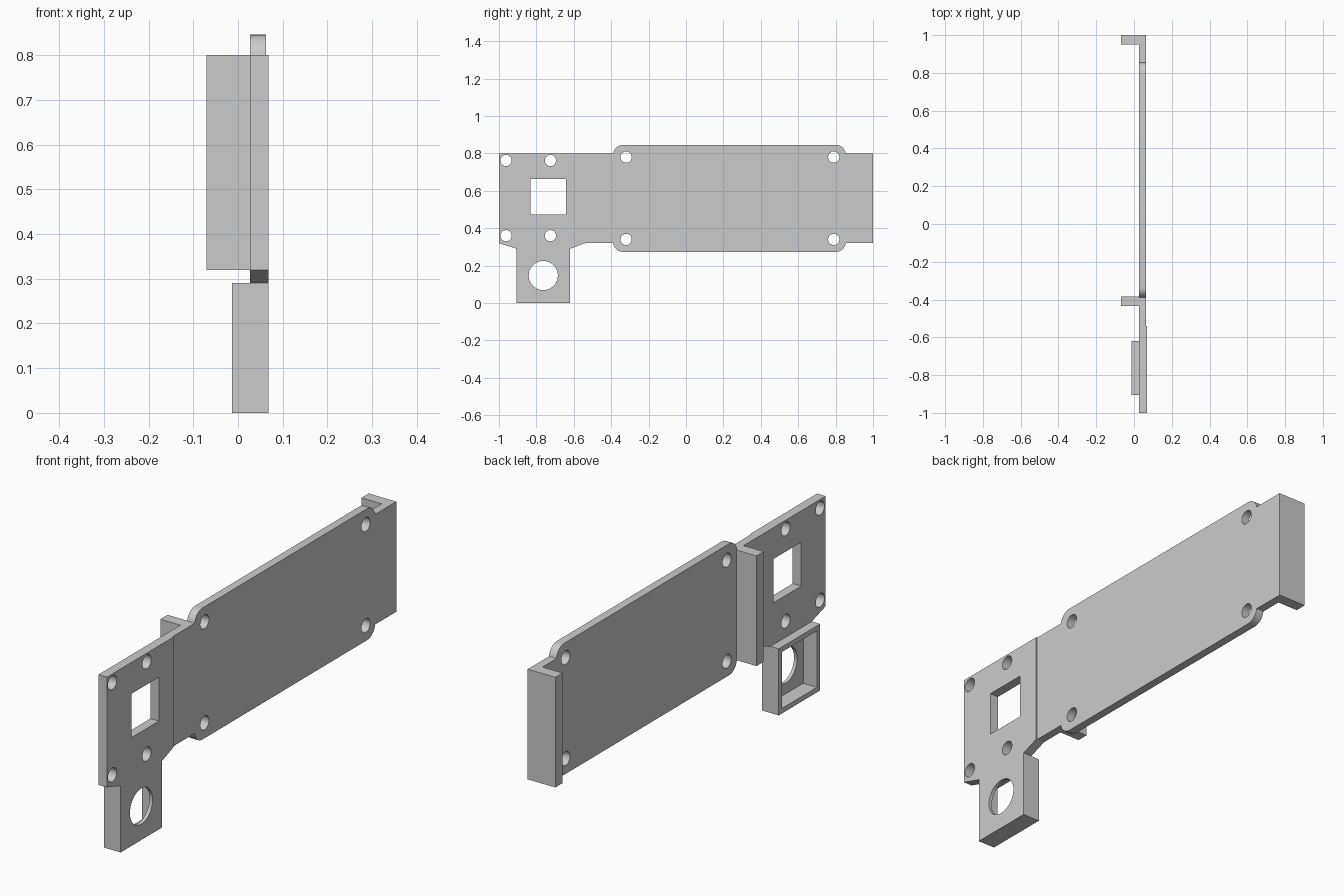
import bpy, bmesh, math

cube = bpy.data.objects.get("Cube")
if cube:
    bpy.data.objects.remove(cube)

grey = bpy.data.materials.new("light_grey")
grey.use_nodes = True
grey.diffuse_color = (0.6, 0.6, 0.6, 1)
grey.node_tree.nodes["Principled BSDF"].inputs["Base Color"].default_value = (0.6, 0.6, 0.6, 1)


def prism(name, outline, x0, x1):
    """Extrude a (y, z) outline from x0 to x1."""
    bm = bmesh.new()
    face = bm.faces.new([bm.verts.new((x0, y, z)) for y, z in outline])
    new = bmesh.ops.extrude_face_region(bm, geom=[face])["geom"]
    verts = [v for v in new if isinstance(v, bmesh.types.BMVert)]
    bmesh.ops.translate(bm, vec=(x1 - x0, 0, 0), verts=verts)
    bmesh.ops.recalc_face_normals(bm, faces=bm.faces)
    mesh = bpy.data.meshes.new(name)
    bm.to_mesh(mesh)
    bm.free()
    mesh.materials.append(grey)
    obj = bpy.data.objects.new(name, mesh)
    bpy.context.collection.objects.link(obj)
    return obj


def rect(y0, y1, z0, z1):
    return [(y0, z0), (y1, z0), (y1, z1), (y0, z1)]


def arc(cy, cz, r, start, sweep, n):
    angles = [math.radians(start + sweep * i / n) for i in range(n + 1)]
    return [(cy + r * math.cos(a), cz + r * math.sin(a)) for a in angles]


def circle(cy, cz, r):
    return arc(cy, cz, r, 0, 360, 40)[:-1]


def combine(body, tool, operation):
    """Apply a boolean and discard the tool."""
    mod = body.modifiers.new("combine", 'BOOLEAN')
    mod.operation = operation
    mod.solver = 'EXACT'
    mod.object = tool
    bpy.context.view_layer.objects.active = body
    bpy.ops.object.modifier_apply(modifier=mod.name)
    bpy.data.objects.remove(tool)


def cut(body, outline, x0=-0.2, x1=0.2):
    combine(body, prism("cutter", outline, x0, x1), 'DIFFERENCE')


BACK, MAIN, FACE = 0.027, 0.063, 0.068   # plate depths
LOW, HIGH = 0.32, 0.80                   # main strip heights
SEAM = -0.54

# Long plate with a wider, round-cornered middle
y0, y1, z0, z1, r = -0.39, 0.855, 0.273, 0.846, 0.055
outline = [(SEAM, LOW), (y0, LOW)]
outline += arc(y0 + r, z0 + r, r, 190, 80, 8)
outline += arc(y1 - r, z0 + r, r, 270, 80, 8)
outline += [(y1, LOW), (1, LOW), (1, HIGH), (y1, HIGH)]
outline += arc(y1 - r, z1 - r, r, 10, 80, 8)
outline += arc(y0 + r, z1 - r, r, 90, 80, 8)
outline += [(y0, HIGH), (SEAM, HIGH)]
long_plate = prism("long_plate", outline, BACK, MAIN)
for y in (-0.32, 0.79):
    for z in (0.34, 0.78):
        cut(long_plate, circle(y, z, 0.03))

# Flanges standing off the back of the long plate
for start, end in ((-0.435, -0.385), (0.95, 1)):
    flange = prism("flange", rect(start, end, LOW, HIGH), -0.07, 0.045)
    combine(long_plate, flange, 'UNION')

# Thicker end plate with a hanging tab
front_plate = prism("end_plate", [
    (-1, LOW), (-0.905, 0.29), (-0.905, 0), (-0.62, 0), (-0.62, 0.29),
    (SEAM, LOW), (SEAM, HIGH), (-1, HIGH)], BACK, FACE)

# Open-backed housing on the tab, with a round window
housing = prism("housing", rect(-0.905, -0.62, 0, 0.29), -0.013, 0.045)
combine(front_plate, housing, 'UNION')
cut(front_plate, rect(-0.883, -0.642, 0.022, 0.268), -0.1, 0.053)
cut(front_plate, circle(-0.763, 0.147, 0.078))

# Square window and screw holes of the end plate
cut(front_plate, rect(-0.832, -0.642, 0.472, 0.663))
for y in (-0.962, -0.725):
    for z in (0.36, 0.762):
        cut(front_plate, circle(y, z, 0.03))

# Smooth rounded walls, sharp edges
for obj in (long_plate, front_plate):
    bpy.ops.object.select_all(action='DESELECT')
    obj.select_set(True)
    bpy.context.view_layer.objects.active = obj
    bpy.ops.object.shade_smooth_by_angle(angle=math.radians(30))
